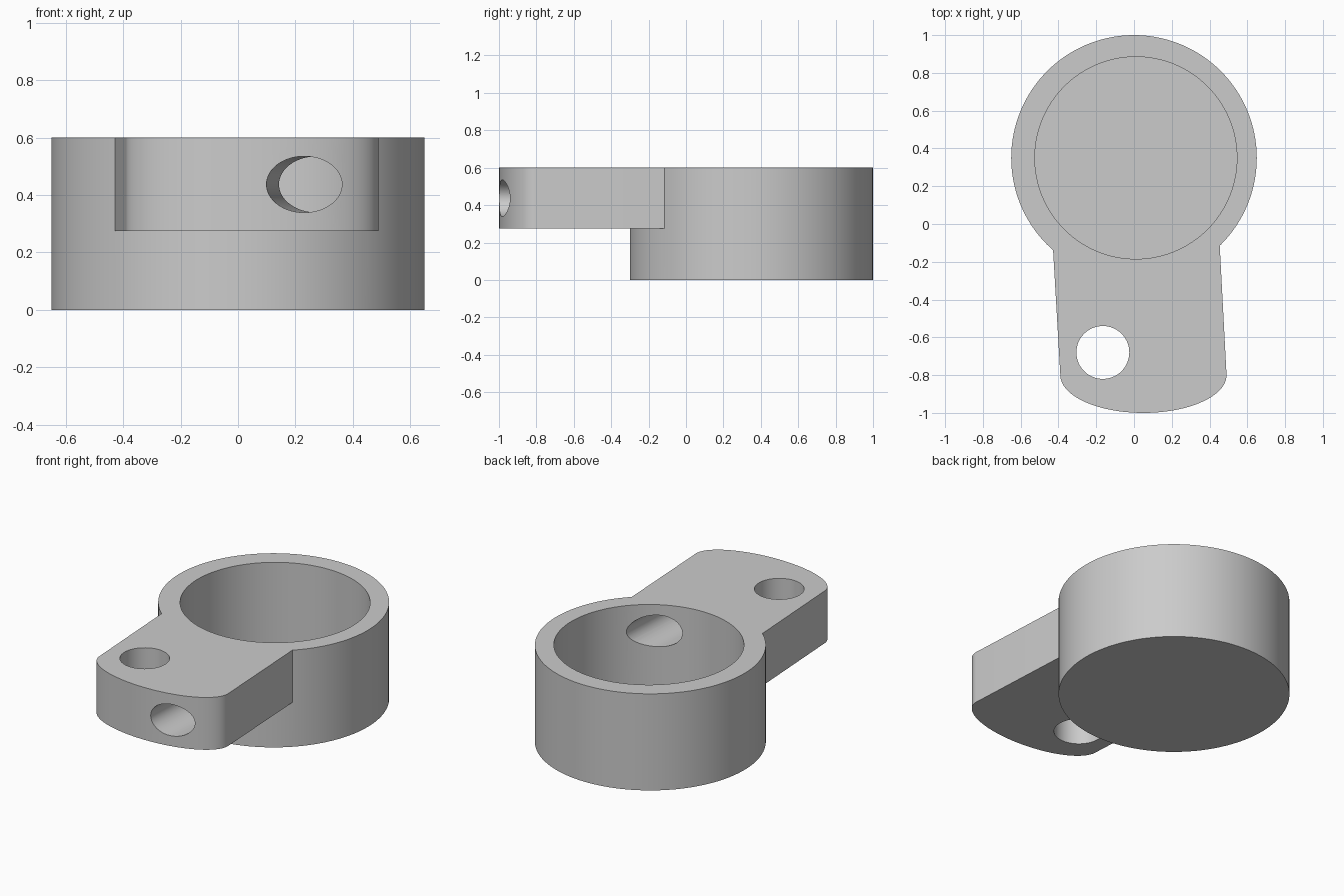
import bpy, bmesh, math
from mathutils import Matrix

old = bpy.data.objects.get("Cube")
if old:
    bpy.data.objects.remove(old, do_unlink=True)

grey = bpy.data.materials.new("light grey")
grey.use_nodes = True
colour = (0.6, 0.6, 0.6, 1)
grey.diffuse_color = colour
grey.node_tree.nodes["Principled BSDF"].inputs["Base Color"].default_value = colour


def prism(name, outline, bottom, top):
    """Extrude a counter-clockwise outline between two heights."""
    bm = bmesh.new()
    face = bm.faces.new([bm.verts.new((x, y, bottom)) for x, y in outline])
    ext = bmesh.ops.extrude_face_region(bm, geom=[face])
    moved = [v for v in ext["geom"] if isinstance(v, bmesh.types.BMVert)]
    bmesh.ops.translate(bm, verts=moved, vec=(0, 0, top - bottom))
    bmesh.ops.recalc_face_normals(bm, faces=bm.faces)
    mesh = bpy.data.meshes.new(name)
    bm.to_mesh(mesh)
    bm.free()
    mesh.materials.append(grey)
    obj = bpy.data.objects.new(name, mesh)
    bpy.context.collection.objects.link(obj)
    return obj


def ellipse(cx, cy, rx, ry, start=0, sweep=360, n=128):
    count = n if sweep == 360 else n + 1
    angles = [math.radians(start + sweep * i / n) for i in range(count)]
    return [(cx + rx * math.cos(a), cy + ry * math.sin(a)) for a in angles]


def combine(target, other, operation):
    """Apply a boolean and remove the helper."""
    mod = target.modifiers.new(operation.lower(), "BOOLEAN")
    mod.operation = operation
    mod.solver = "EXACT"
    mod.object = other
    bpy.context.view_layer.objects.active = target
    bpy.ops.object.modifier_apply(modifier=mod.name)
    bpy.data.objects.remove(other, do_unlink=True)


# Round cup body
holder = prism("cup_with_arm", ellipse(0, 0.35, 0.65, 0.65), 0, 0.6)

# Slightly skewed arm with a rounded end
arm_outline = ellipse(0.05, -0.80, 0.44, 0.2, 180, 180, 64) + [(0.44, 0.15), (-0.445, 0.15)]
combine(holder, prism("arm", arm_outline, 0.275, 0.6), "UNION")

# Bowl and vertical hole
combine(holder, prism("bowl_cutter", ellipse(0.01, 0.35, 0.535, 0.535), 0.06, 0.8), "DIFFERENCE")
combine(holder, prism("pin_hole_cutter", ellipse(-0.165, -0.68, 0.14, 0.14, n=64), 0.1, 0.8), "DIFFERENCE")

# Oval channel from the arm's end into the bowl
channel = prism("channel_cutter", ellipse(0, 0, 0.13, 0.098, n=64), -0.6, 0.6)
channel.data.transform(Matrix.Translation((0.253, -0.55, 0.437))
                       @ Matrix.Rotation(math.radians(-3), 4, "Z")
                       @ Matrix.Rotation(math.radians(90), 4, "X"))
combine(holder, channel, "DIFFERENCE")

# Smooth curved walls, keep edges sharp
bpy.ops.object.select_all(action="DESELECT")
holder.select_set(True)
bpy.context.view_layer.objects.active = holder
bpy.ops.object.shade_smooth_by_angle(angle=math.radians(30))
